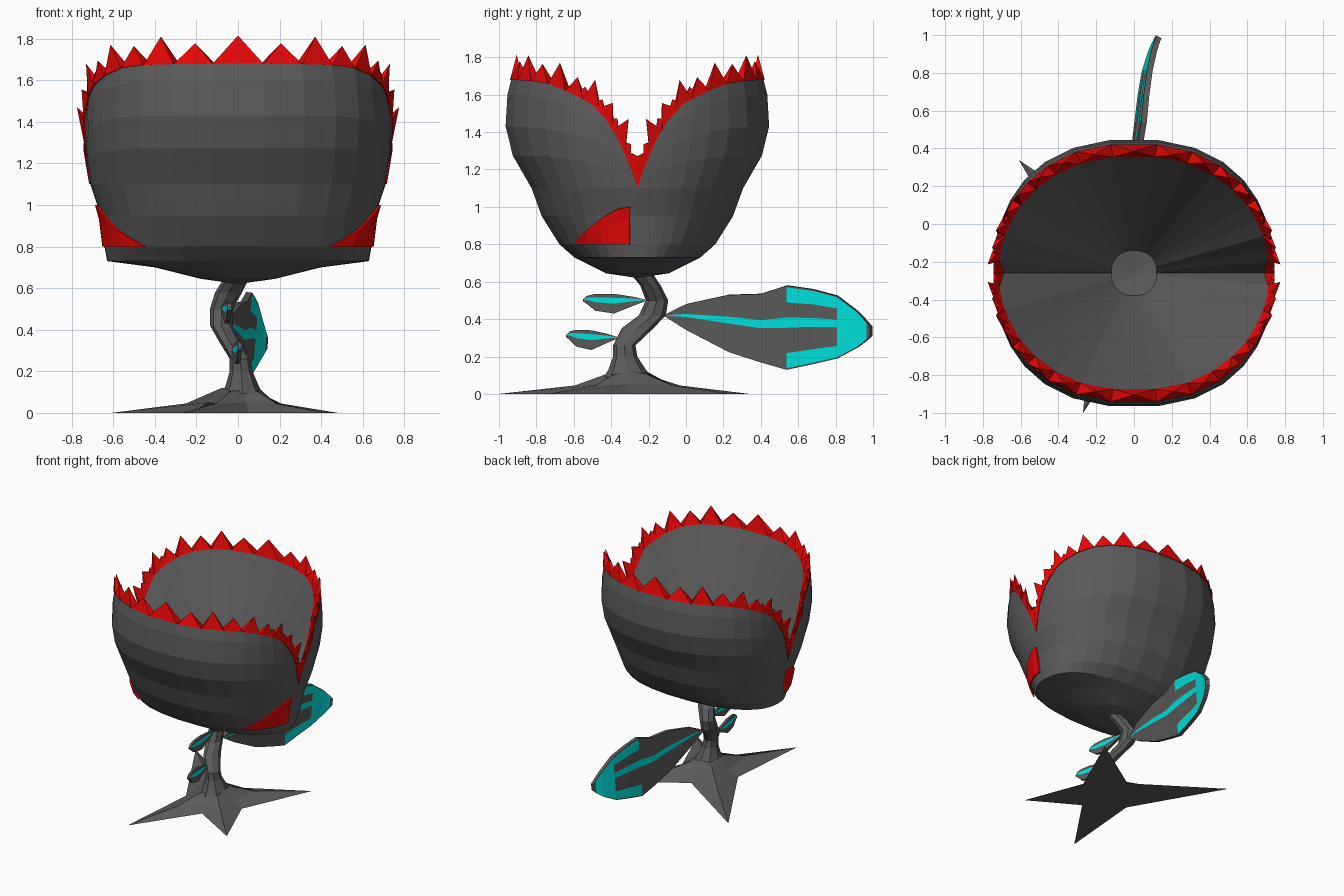
import bpy, bmesh, math
from mathutils import Vector

if "Cube" in bpy.data.objects:
    bpy.data.objects.remove(bpy.data.objects["Cube"])


def material(name, rgb):
    m = bpy.data.materials.new(name)
    m.diffuse_color = (*rgb, 1)
    m.use_nodes = True
    m.node_tree.nodes["Principled BSDF"].inputs["Base Color"].default_value = m.diffuse_color
    return m


GREY = material("charcoal grey", (0.105, 0.105, 0.105))
RED = material("bright red", (0.80, 0.002, 0.002))
TEAL = material("teal", (0.0, 0.84, 0.79))


def finish(name, bm, mats, recalc=True):
    bmesh.ops.remove_doubles(bm, verts=bm.verts, dist=1e-4)
    bmesh.ops.dissolve_degenerate(bm, edges=bm.edges, dist=1e-5)
    if recalc:
        bmesh.ops.recalc_face_normals(bm, faces=bm.faces)
    me = bpy.data.meshes.new(name)
    bm.to_mesh(me)
    bm.free()
    for m in mats:
        me.materials.append(m)
    ob = bpy.data.objects.new(name, me)
    bpy.context.collection.objects.link(ob)
    return ob


def grid(bm, rows, closed=False, flip=False, rule=None):
    """Skin a list of equally long point rows."""
    vs = [[bm.verts.new(p) for p in r] for r in rows]
    n = len(rows[0])
    for i in range(len(rows) - 1):
        for j in range(n if closed else n - 1):
            k = (j + 1) % n
            q = [vs[i][j], vs[i + 1][j], vs[i + 1][k], vs[i][k]]
            f = bm.faces.new(q[::-1] if flip else q)
            if rule:
                f.material_index = rule(i, j)
    return vs


def lerp_table(table, x, col=1):
    for a, b in zip(table, table[1:]):
        if x <= b[0]:
            t = max(0, (x - a[0]) / (b[0] - a[0]))
            return a[col] + (b[col] - a[col]) * t
    return table[-1][col]


# ---- jaws: two half bowls meeting at the hinge plane ----
HINGE_Y, N, POWER = -0.26, 19, 2 / 2.3
# height, half width, half depth
BOWL = [(.62, 0, 0), (.645, .18, .17), (.70, .40, .28), (.73, .63, .34),
        (.80, .642, .42), (.95, .66, .515), (1.1, .71, .57), (1.27, .735, .67),
        (1.43, .745, .71), (1.6, .73, .70), (1.68, .71, .68)]
# rim height against distance from the hinge
RIM = [(0, 1.1), (.1, 1.31), (.29, 1.53), (.5, 1.61), (.74, 1.67), (1, 1.68)]


def unit(i):
    u = i / N
    th = math.pi * (u - .6 * math.sin(2 * math.pi * u) / (2 * math.pi))
    c, s = math.cos(th), max(0, math.sin(th))
    if i in (0, N):
        s = 0
    return math.copysign(abs(c) ** POWER, c), s ** POWER


def bowl_point(i, z, side):
    c, s = unit(i)
    return Vector((c * lerp_table(BOWL, z, 1),
                   HINGE_Y + side * s * lerp_table(BOWL, z, 2), z))


def rim_pair(i, side):
    c, s = unit(i)
    out = bowl_point(i, lerp_table(RIM, s), side)
    k = .97 - .06 * s
    return out, Vector((out.x * k, HINGE_Y + (out.y - HINGE_Y) * k, out.z))


def tooth(bm, near, far, height):
    """Pyramid over the rim between two (outer, inner) point pairs."""
    (a, b), (d, c) = near, far
    mid = (a + b + c + d) / 4
    radial = Vector((mid.x, mid.y - HINGE_Y, 0)).normalized()
    lean = (d - a).normalized().cross(radial)
    if lean.z < 0:
        lean = -lean
    steep = abs(radial.x) ** 3
    lean += Vector((0, 0, .3 + .9 * steep)) + radial * .7 * steep
    tip = bm.verts.new(mid + lean.normalized() * height)
    base = [bm.verts.new(p + radial * w) for p, w in ((a, .006), (b, 0), (c, 0), (d, .006))]
    bm.faces.new(base)
    for j in range(4):
        bm.faces.new((base[j], base[(j + 1) % 4], tip))


for name, side in (("front", -1), ("back", 1)):
    cols = []
    for i in range(N + 1):
        c, s = unit(i)
        top = lerp_table(RIM, s)
        zs = [b[0] for b in BOWL[:7]]
        zs += [1.1 + (top - 1.1) * t for t in (.3, .57, .86, 1)]
        cols.append([bowl_point(i, z, side) for z in zs] + [
            rim_pair(i, side)[1],
            Vector((.12 * c, HINGE_Y + side * .12 * s, .69)),
            Vector((0, HINGE_Y, .67))])
    bm = bmesh.new()
    # the rim itself is red, everything else grey
    grid(bm, cols, flip=side < 0, rule=lambda i, j: int(j == 10))
    finish(name + "_jaw", bm, [GREY, RED], recalc=False)

    # teeth: tall and short in turn, with small ones filling the gaps near the hinge
    bm = bmesh.new()
    pairs = [rim_pair(i, side) for i in range(N + 1)]
    halves = [[(p + q) / 2 for p, q in zip(m, n)] for m, n in zip(pairs, pairs[1:])]
    for i in range(N):
        tall = .135 if (i - N // 2) % 2 == 0 else .10
        tooth(bm, pairs[i], pairs[i + 1], tall if 0 < i < N - 1 else .085)
        if 0 < i < 5 or i > N - 5:
            tooth(bm, halves[i - 1], halves[i], .07)
    finish(name + "_teeth", bm, [RED])

# ---- red cheek plates lying on both sides of the front jaw ----
rows = []
for dy, top in ((.04, 1.0), (.10, .99), (.19, .94), (.26, .88), (.33, .803)):
    row = []
    for k in range(4):
        z = .8 + (top - .8) * k / 3
        q = min(1, dy / lerp_table(BOWL, z, 2))
        x = lerp_table(BOWL, z, 1) * (1 - q ** 2.3) ** (1 / 2.3)
        row.append((x + .006, HINGE_Y - dy - .015 * q * q, z))
    rows.append(row)
bm = bmesh.new()
grid(bm, rows)
plates = finish("cheek_plates", bm, [RED])
mod = plates.modifiers.new("thickness", 'SOLIDIFY')
mod.thickness, mod.offset = .012, 0
plates.modifiers.new("mirror", 'MIRROR')

# ---- crooked stem: height, centre x, centre y, radius x, radius y ----
STEM = [(.09, .02, -.31, .10, .13), (.13, .02, -.315, .08, .10), (.20, .015, -.325, .055, .065),
        (.26, .01, -.33, .05, .06), (.35, -.045, -.26, .05, .085), (.42, -.08, -.18, .055, .072),
        (.50, -.08, -.155, .055, .06), (.58, -.045, -.19, .065, .055), (.66, 0, -.25, .06, .06)]
bm = bmesh.new()
grid(bm, [[(x + rx * math.cos(a), y + ry * math.sin(a), z)
           for a in (math.tau * k / 8 for k in range(8))]
          for z, x, y, rx, ry in STEM], closed=True)
finish("stem", bm, [GREY])

# ---- four-pointed star root ----
tips = [Vector(t) for t in ((.48, .24, 0), (-.61, .34, 0), (-.27, -1.0, 0), (.42, -.74, 0))]
hub = Vector((.01, -.30, 0))
foot, shoulder, crown = [], [], []
for i, t in enumerate(tips):
    nxt = tips[(i + 1) % 4]
    arm = t - hub
    gap = (arm.normalized() + (nxt - hub).normalized()).normalized()
    foot += [t, hub + gap * .23]
    shoulder += [hub + arm * .42 + Vector((0, 0, .045)), hub + gap * .16 + Vector((0, 0, .05))]
    crown += [hub + arm.normalized() * .13 + Vector((0, 0, .10)),
              hub + gap * .09 + Vector((0, 0, .12))]
bm = bmesh.new()
rings = grid(bm, [foot, shoulder, crown], closed=True)
bm.faces.new(rings[0])
bm.faces.new(rings[2])
finish("root", bm, [GREY])


# ---- leaves: stations of (y, top z, bottom z, x), slightly tilted and thickened ----
def leaf(name, stations, cuts, rule, thick, tilt=0):
    bm = bmesh.new()
    rows = [[(x + tilt * (f - .5) * (top - bot), y, top + (bot - top) * f) for f in cuts]
            for y, top, bot, x in stations]
    grid(bm, rows, rule=rule)
    ob = finish(name, bm, [GREY, TEAL])
    mod = ob.modifiers.new("thickness", 'SOLIDIFY')
    mod.thickness, mod.offset = thick, 0


BIG = [(-.11, .425, .415, -.06), (0, .48, .345, -.04), (.23, .53, .225, -.005),
       (.40, .535, .17, .015), (.54, .58, .13, .035), (.68, .56, .16, .05),
       (.81, .525, .19, .07), (.92, .44, .25, .10), (.97, .385, .29, .12), (.99, .36, .31, .13)]


def big_rule(i, j):
    # midrib, then a bracket round the tip inside a grey border
    if i < 6:
        return int(j == 3 or (i >= 4 and j in (1, 5)))
    return int(i < 8 and 1 <= j <= 5)


leaf("large_leaf", BIG, (0, .02, .2, .38, .50, .80, .98, 1), big_rule, .03, -.08)

SMALL = [  # attach y, z, x, length, rise of each small leaf
    ("upper_small_leaf", -.22, .50, -.07, .33, .0),
    ("lower_small_leaf", -.37, .30, -.02, .27, .01)]
SHAPE = [(0, .005, -.005), (.2, .02, -.03), (.5, .035, -.07), (.8, .035, -.055),
         (.93, .025, -.02), (1, .005, -.005)]
for name, y, z, x, length, rise in SMALL:
    leaf(name, [(y - length * t, z + rise * t + up, z + rise * t + dn, x + .03 * t)
                for t, up, dn in SHAPE],
         (0, .2, .5, 1), lambda i, j: int(j == 1), .02)
